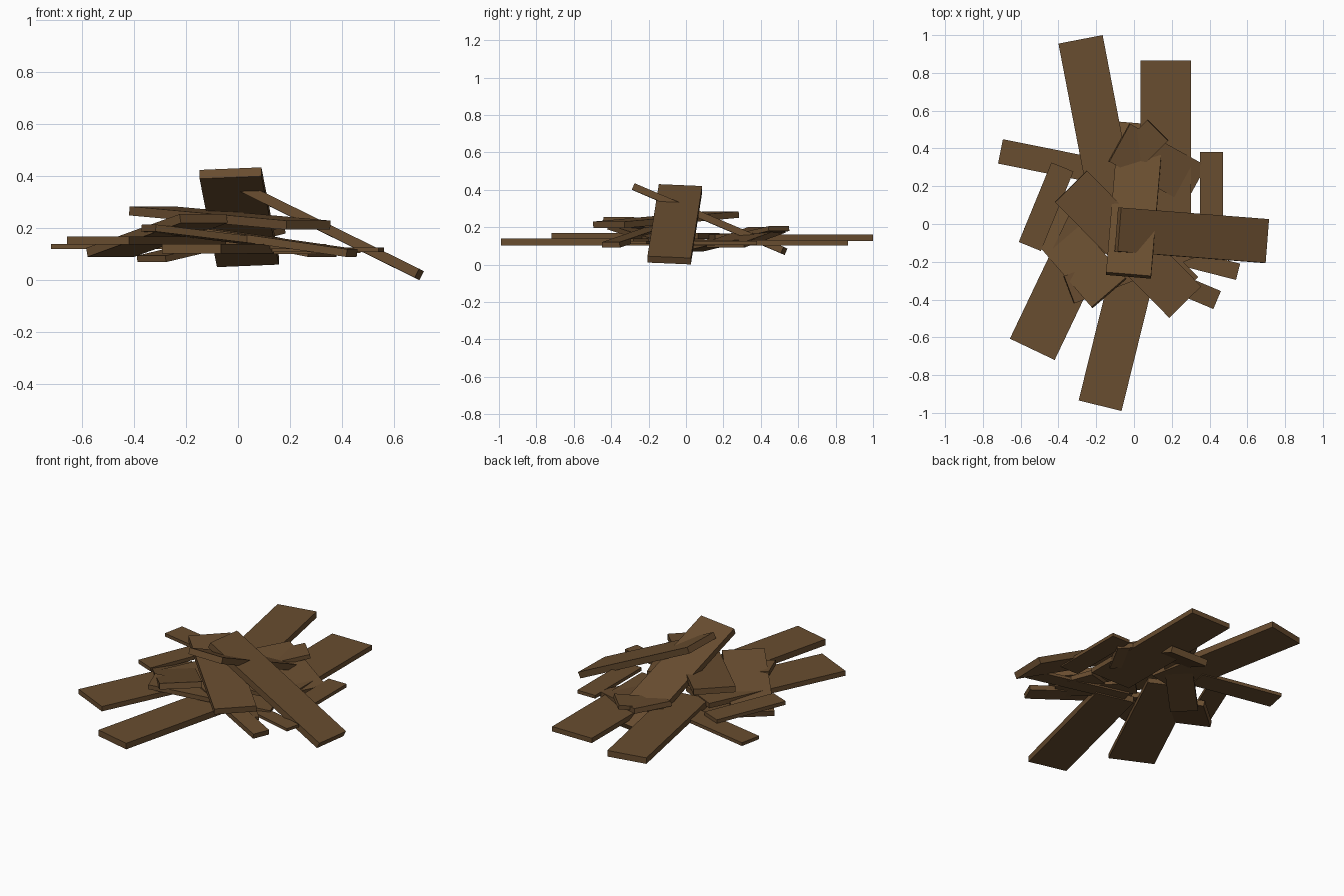
import bpy, bmesh
from mathutils import Vector

if "Cube" in bpy.data.objects:
    bpy.data.objects.remove(bpy.data.objects["Cube"])

wood = bpy.data.materials.new("dark_wood_brown")
wood.diffuse_color = (0.14, 0.074, 0.029, 1)
wood.use_nodes = True
wood.node_tree.nodes["Principled BSDF"].inputs["Base Color"].default_value = wood.diffuse_color


def plank(name, a, b, run, rise, thick):
    """Board from the top edge a-b of one end; it runs to the right of a->b in plan."""
    a, b = Vector(a), Vector(b)
    e = b - a
    d = Vector((e.y, -e.x, 0)).normalized() * run
    d.z = rise
    n = d.cross(e).normalized()
    if n.z < 0:
        n = -n
    top = [a, b, b + d, a + d]
    bm = bmesh.new()
    up = [bm.verts.new(p) for p in top]
    lo = [bm.verts.new(p - n * thick) for p in top]
    bm.faces.new(up)
    bm.faces.new(lo[::-1])
    for i in range(4):
        j = (i + 1) % 4
        bm.faces.new((up[j], up[i], lo[i], lo[j]))
    bmesh.ops.recalc_face_normals(bm, faces=bm.faces)
    me = bpy.data.meshes.new(name)
    bm.to_mesh(me)
    bm.free()
    me.materials.append(wood)
    bpy.context.collection.objects.link(bpy.data.objects.new(name, me))


# top leaning boards
plank("leaning_board_right", (.715, .026, .035), (.697, -.206, .045), .785, .385, .038)
plank("leaning_board_front", (.09, -.275, .435), (-.148, -.255, .425), .80, -.34, .037)
plank("upper_board", (.356, -.33, .23), (.187, -.497, .23), .86, .055, .035)

# long flat boards at the base
plank("base_board_back_left", (-.40, .955, .162), (-.166, 1.0, .162), .86, 0, .037)
plank("base_board_front", (-.066, -.99, .14), (-.293, -.934, .14), .85, 0, .037)
plank("base_board_left", (-.42, -.72, .168), (-.657, -.607, .168), .87, 0, .03)
plank("base_board_back", (.034, .865, .132), (.303, .865, .132), .87, 0, .03)

# small flat slats
plank("slat_far_left", (-.72, .32, .14), (-.694, .449, .14), .5, 0, .02)
plank("slat_far_right", (.562, -.21, .127), (.54, -.296, .127), .6, 0, .017)
plank("slat_back_right", (.35, .38, .125), (.472, .38, .125), .45, 0, .02)
plank("slat_left", (-.493, -.143, .165), (-.61, -.095, .165), .455, 0, .022)

# tilted middle boards
plank("tilted_slat_right", (.46, -.355, .12), (.42, -.45, .12), .6, .08, .03)
plank("tilted_slat_left", (-.315, -.42, .215), (-.37, -.275, .215), .7, -.08, .027)
plank("tilted_slat_back", (.07, .55, .205), (.18, .44, .205), .65, -.11, .025)
plank("tilted_board_back", (-.13, .33, .20), (-.02, .53, .20), .46, -.08, .03)
plank("tilted_board_left", (-.045, -.285, .255), (-.225, -.44, .255), .55, -.13, .035)
plank("lower_slat_right", (.34, -.28, .14), (.26, -.36, .14), .45, 0, .02)
